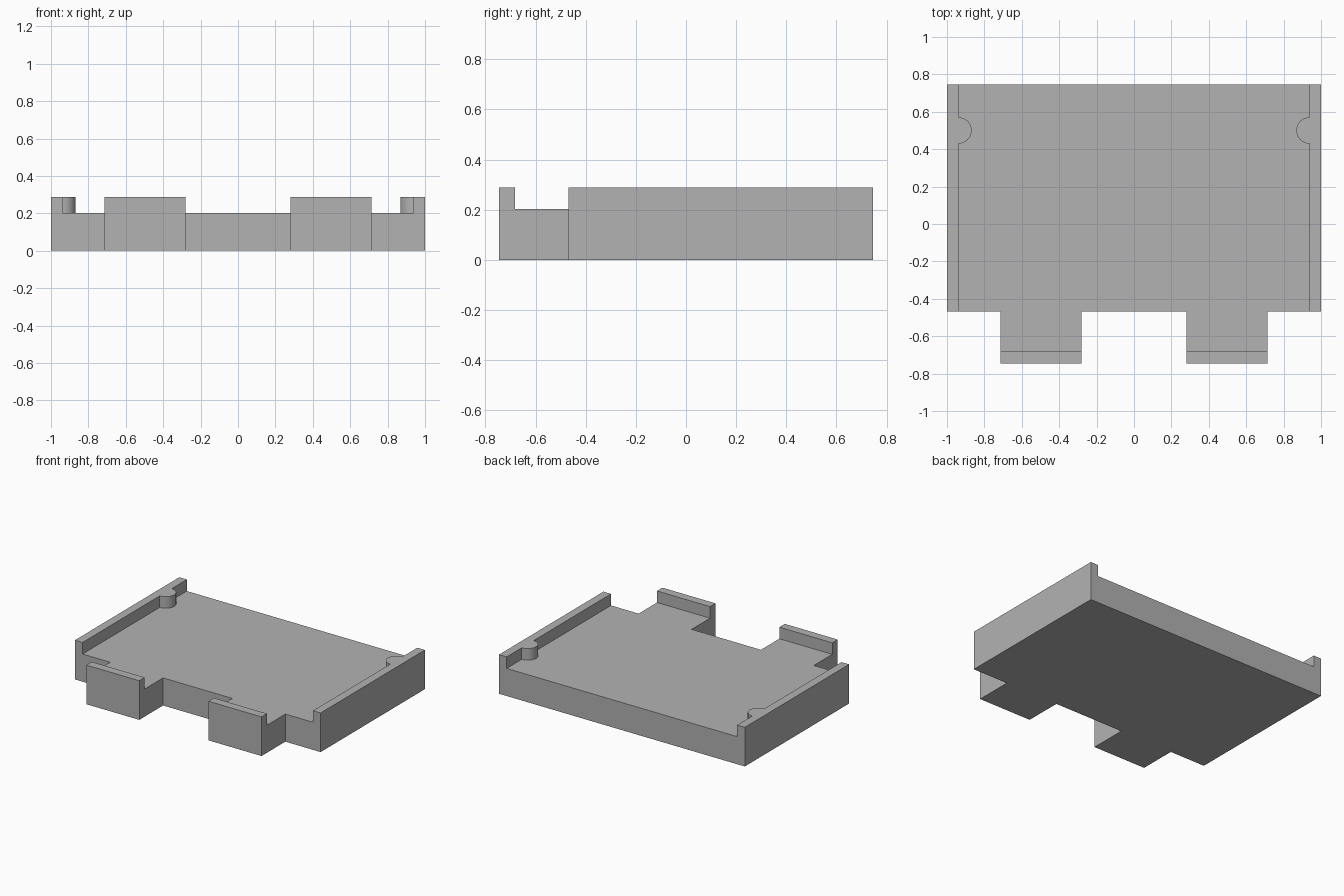
import bpy, bmesh, math

if "Cube" in bpy.data.objects:
    bpy.data.objects.remove(bpy.data.objects["Cube"])

FLOOR, TOP = 0.203, 0.288      # floor height and rim height
BACK, FRONT = 0.745, -0.468    # y limits of the main plate
TAB_IN, TAB_OUT = 0.282, 0.713 # x limits of a tab
RAIL = 0.938                   # inner face of the side rails
LIP = -0.682                   # inner face of the tab lips

grey = bpy.data.materials.new("light_grey")
grey.diffuse_color = (0.448, 0.448, 0.448, 1)
grey.use_nodes = True
grey.node_tree.nodes["Principled BSDF"].inputs["Base Color"].default_value = grey.diffuse_color


def prism(name, outline, z0, z1):
    """Extrude a plan outline from z0 to z1."""
    bm = bmesh.new()
    face = bm.faces.new([bm.verts.new((x, y, z0)) for x, y in outline])
    out = bmesh.ops.extrude_face_region(bm, geom=[face])
    top = [g for g in out["geom"] if isinstance(g, bmesh.types.BMVert)]
    bmesh.ops.translate(bm, vec=(0, 0, z1 - z0), verts=top)
    bmesh.ops.recalc_face_normals(bm, faces=bm.faces)
    mesh = bpy.data.meshes.new(name)
    bm.to_mesh(mesh)
    bm.free()
    mesh.materials.append(grey)
    obj = bpy.data.objects.new(name, mesh)
    bpy.context.collection.objects.link(obj)
    return obj


# Floor plate with two front tabs, outlined as one half and its mirror
half = [(TAB_IN, FRONT), (TAB_IN, -BACK), (TAB_OUT, -BACK),
        (TAB_OUT, FRONT), (1, FRONT), (1, BACK)]
tray = prism("tray", half + [(-x, y) for x, y in reversed(half)], 0, FLOOR)

# Side rails with a half-round peg, and a raised lip on each tab
peg = []
for i in range(25):
    a = math.pi * i / 24
    peg.append((RAIL - 0.07 * math.sin(a), 0.5 + 0.07 * math.cos(a)))
rail = [(1, FRONT), (1, BACK), (RAIL, BACK)] + peg + [(RAIL, FRONT)]
lip = [(TAB_IN, -BACK), (TAB_OUT, -BACK), (TAB_OUT, LIP), (TAB_IN, LIP)]
parts = []
for s in (-1, 1):
    for name, shape in (("side_rail", rail), ("tab_lip", lip)):
        parts.append(prism(name, [(s * x, y) for x, y in shape], 0.1, TOP))

# Fuse everything into one solid
bpy.context.view_layer.objects.active = tray
tray.select_set(True)
for part in parts:
    mod = tray.modifiers.new("fuse", 'BOOLEAN')
    mod.operation, mod.solver, mod.object = 'UNION', 'EXACT', part
    bpy.ops.object.modifier_apply(modifier=mod.name)
    bpy.data.objects.remove(part)

# Clean seams on flat walls, keep the pegs round
bm = bmesh.new()
bm.from_mesh(tray.data)
bmesh.ops.remove_doubles(bm, verts=bm.verts, dist=1e-5)
bmesh.ops.dissolve_limit(bm, angle_limit=math.radians(1),
                         verts=bm.verts, edges=bm.edges)
bm.to_mesh(tray.data)
bm.free()
bpy.ops.object.shade_smooth_by_angle(angle=math.radians(30))
